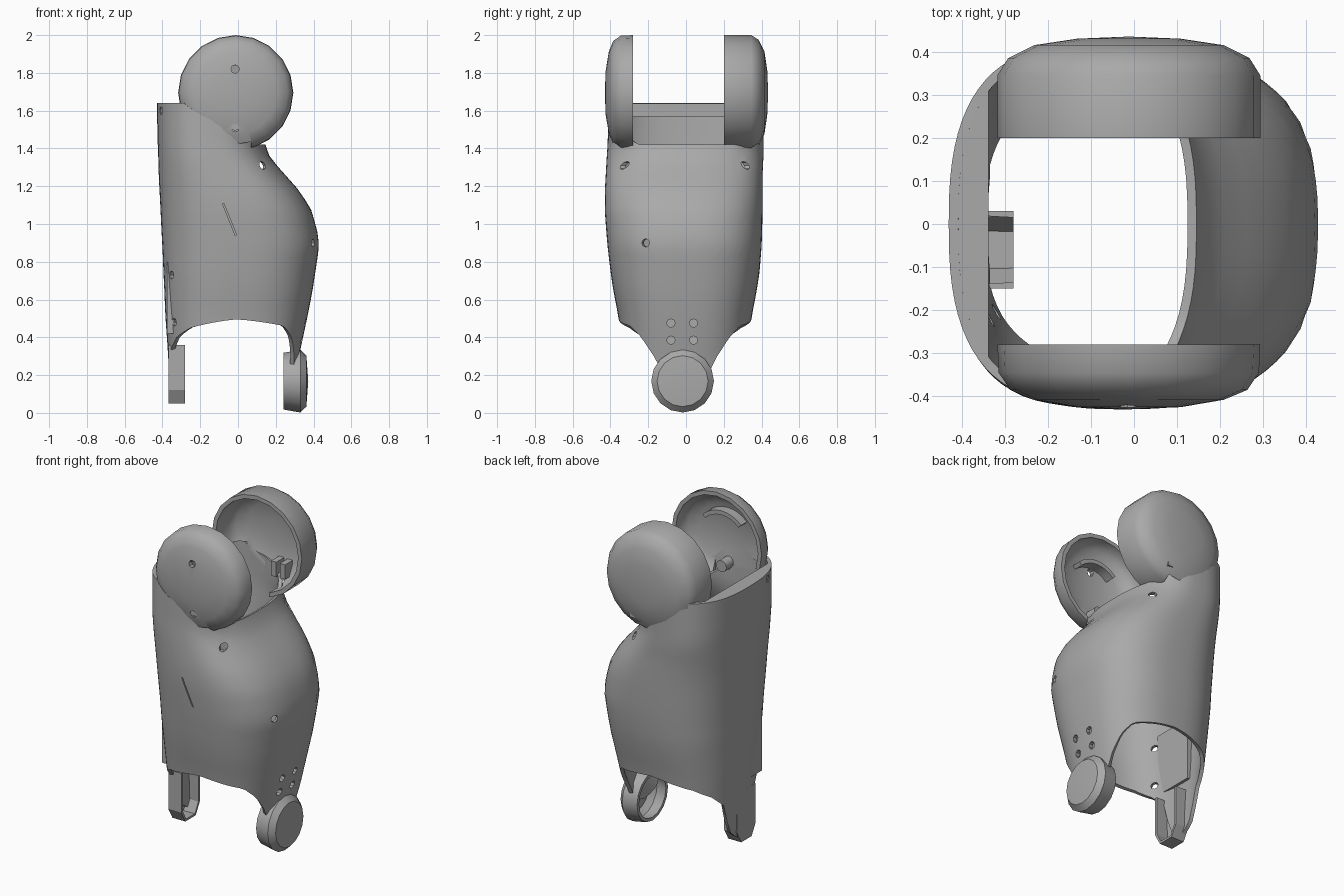
import bpy, bmesh, math
from mathutils import Vector, Matrix

if bpy.data.objects.get("Cube"):
    bpy.data.objects.remove(bpy.data.objects["Cube"])

grey = bpy.data.materials.new("plain grey")
grey.use_nodes = True
grey.diffuse_color = (0.4, 0.4, 0.4, 1)
grey.node_tree.nodes["Principled BSDF"].inputs["Base Color"].default_value = (0.4, 0.4, 0.4, 1)


def make(name, bm):
    bmesh.ops.recalc_face_normals(bm, faces=bm.faces)
    mesh = bpy.data.meshes.new(name)
    bm.to_mesh(mesh)
    bm.free()
    mesh.materials.append(grey)
    ob = bpy.data.objects.new(name, mesh)
    bpy.context.collection.objects.link(ob)
    return ob


def finish(ob, angle=35):
    for o in bpy.context.selected_objects:
        o.select_set(False)
    bpy.context.view_layer.objects.active = ob
    ob.select_set(True)
    for mod in list(ob.modifiers):
        bpy.ops.object.modifier_apply(modifier=mod.name)
    bpy.ops.object.shade_smooth_by_angle(angle=math.radians(angle))


def thicken(ob, amount):
    mod = ob.modifiers.new("wall", "SOLIDIFY")
    mod.thickness, mod.offset = amount, -1


def cut(ob, cutter):
    mod = ob.modifiers.new("cut", "BOOLEAN")
    mod.operation, mod.solver, mod.object = "DIFFERENCE", "EXACT", cutter


def lerp_table(table, v):
    if v <= table[0][0]:
        return table[0][1:]
    for a, b in zip(table, table[1:]):
        if v <= b[0]:
            f = (v - a[0]) / (b[0] - a[0])
            return [p + (q - p) * f for p, q in zip(a[1:], b[1:])]
    return table[-1][1:]


def add_box(bm, lo, hi):
    lo, hi = Vector(lo), Vector(hi)
    m = Matrix.Translation((lo + hi) / 2) @ Matrix.Diagonal((*(hi - lo), 1))
    bmesh.ops.create_cube(bm, size=1, matrix=m)


def add_peg(bm, pos, axis, radius, depth, sides=8):
    turn = Vector(axis).to_track_quat("Z", "Y").to_matrix().to_4x4()
    bmesh.ops.create_cone(bm, cap_ends=True, segments=sides, radius1=radius, radius2=radius,
                          depth=depth, matrix=Matrix.Translation(pos) @ turn)


def box(name, lo, hi):
    bm = bmesh.new()
    add_box(bm, lo, hi)
    return make(name, bm)


def cup(name, centre, axis, profile, sides, wall=0.025):
    """Hollow dish of revolution: profile of (radius, height), rim first, apex last."""
    inner = [(max(r - wall, 0), h - (wall if i else 0)) for i, (r, h) in enumerate(profile)]
    loop = profile + inner[::-1]
    turn = Matrix.Translation(centre) @ Vector(axis).to_track_quat("Z", "Y").to_matrix().to_4x4()
    bm = bmesh.new()
    rings = []
    for r, h in loop:
        n = sides if r > 0 else 1
        rings.append([bm.verts.new(turn @ Vector((r * math.cos(math.tau * i / n),
                                                  r * math.sin(math.tau * i / n), h))) for i in range(n)])
    for a, b in zip(rings, rings[1:] + rings[:1]):
        for i in range(sides):
            j = (i + 1) % sides
            quad = [a[i % len(a)], a[j % len(a)], b[j % len(b)], b[i % len(b)]]
            quad = list(dict.fromkeys(quad))
            if len(quad) > 2:
                bm.faces.new(quad)
    return make(name, bm)


# Cross-sections: height, left x, right x, front y, back y
SECTIONS = [
    (0.05, -0.36, 0.29, -0.30, 0.29), (0.22, -0.365, 0.305, -0.32, 0.31),
    (0.38, -0.375, 0.34, -0.34, 0.33), (0.52, -0.385, 0.37, -0.36, 0.35),
    (0.65, -0.39, 0.395, -0.385, 0.375), (0.75, -0.395, 0.41, -0.40, 0.39),
    (0.88, -0.40, 0.43, -0.415, 0.40), (0.96, -0.405, 0.42, -0.422, 0.403),
    (1.07, -0.41, 0.39, -0.43, 0.405), (1.17, -0.415, 0.33, -0.43, 0.405),
    (1.26, -0.42, 0.25, -0.425, 0.405), (1.35, -0.422, 0.17, -0.42, 0.41),
    (1.42, -0.425, 0.145, -0.415, 0.41), (1.64, -0.43, 0.16, -0.41, 0.41)]
# Lower and upper edge heights by angle from the right-hand side
BOTTOM = [(0, 0.15), (14, 0.18), (25, 0.3), (38, 0.4), (52, 0.46), (90, 0.495), (125, 0.45),
          (145, 0.4), (160, 0.33), (168, 0.15), (180, 0.08)]
TOP = [(0, 1.42), (30, 1.42), (45, 1.46), (90, 1.55), (115, 1.64), (180, 1.64)]


def outline(deg, z):
    xl, xr, yf, yb = lerp_table(SECTIONS, z)
    c, s = math.cos(math.radians(deg)), math.sin(math.radians(deg))
    power = 2 / 2.6
    x = (xl + xr) / 2 + (xr - xl) / 2 * math.copysign(abs(c) ** power, c)
    y = (yb if s > 0 else -yf) * math.copysign(abs(s) ** power, s)
    return Vector((x, y, z))


# Main shell
bm = bmesh.new()
COLS, ROWS = 72, 22
columns = []
for i in range(COLS):
    deg = 360 * i / COLS
    side = min(deg, 360 - deg)
    lo, hi = lerp_table(BOTTOM, side)[0], lerp_table(TOP, side)[0]
    columns.append([bm.verts.new(outline(deg, lo + (hi - lo) * k / ROWS)) for k in range(ROWS + 1)])
for i in range(COLS):
    a, b = columns[i], columns[(i + 1) % COLS]
    for k in range(ROWS):
        bm.faces.new((a[k], b[k], b[k + 1], a[k + 1]))
shell = make("limb_shell", bm)
thicken(shell, 0.022)

# Screw holes, scoops and slit cutters
bm = bmesh.new()
for x, z in ((-0.015, 1.82), (-0.015, 1.51)):
    add_peg(bm, (x, -0.42, z), (0, 1, 0), 0.022, 0.12)
for x, y, z in ((-0.385, -0.2, 1.6), (-0.365, -0.24, 0.73), (-0.36, -0.23, 0.48), (0.39, -0.21, 0.9),
                (0.135, -0.34, 1.31), (0.135, 0.33, 1.31)):
    add_peg(bm, (x, y, z), (x, y, 0), 0.022, 0.14)
for y in (-0.08, 0.04):
    for z in (0.385, 0.475):
        add_peg(bm, (0.35, y, z), (1, 0, 0), 0.022, 0.14)
slit = Matrix.Translation((-0.045, -0.425, 1.025)) @ Matrix.Rotation(math.radians(-22), 4, "Y")
bmesh.ops.create_cube(bm, size=1, matrix=slit @ Matrix.Diagonal((0.007, 0.03, 0.18, 1)))
holes = make("hole_cutter", bm)
holes.hide_render = True
cut(shell, holes)
finish(shell)

# Round joint cups, opened toward the shell below
for name, sign, rim, profile in (
        ("front_joint_cup", -1, 0.28, [(0.305, 0.28), (0.302, 0.345), (0.275, 0.385), (0.22, 0.408), (0.12, 0.425), (0, 0.43)]),
        ("back_joint_cup", 1, 0.2, [(0.305, 0.2), (0.305, 0.345), (0.28, 0.385), (0.22, 0.415), (0.12, 0.43), (0, 0.435)])):
    ob = cup(name, (-0.012, 0, 1.695), (0, sign, 0), profile, 20)
    ys = sorted((sign * (rim - 0.1), sign * 0.386))
    opener = box("cup_opener", (-0.5, ys[0], 1.2), (0.07, ys[1], 1.6))
    opener.hide_render = True
    cut(ob, opener)
    cut(ob, holes)
    finish(ob)
    bpy.data.objects.remove(opener)
bpy.data.objects.remove(holes)

# Flat lip along the high left edge
bm = bmesh.new()
rim = [outline(d, 1.638) for d in range(130, 231, 4)]
rim = [Vector((p.x * 0.99, p.y * 0.99, p.z)) for p in rim if p.x < -0.335]
rim = [Vector((-0.338, rim[0].y, 1.638))] + rim + [Vector((-0.338, rim[-1].y, 1.638))]
face = bm.faces.new([bm.verts.new(p) for p in rim])
new = bmesh.ops.extrude_face_region(bm, geom=[face])["geom"]
bmesh.ops.translate(bm, vec=(0, 0, -0.07), verts=[g for g in new if isinstance(g, bmesh.types.BMVert)])
finish(make("left_lip", bm))

# Inside fittings: boss, curved rib, bracket and panel
bm = bmesh.new()
add_peg(bm, (-0.015, -0.365, 1.53), (0, 1, 0), 0.035, 0.09, 14)
finish(make("cup_boss", bm))

bm = bmesh.new()
arc = []
for i in range(9):
    a = math.radians(45 + 90 * i / 8)
    arc.append([bm.verts.new((r * math.cos(a) - 0.012, y, 1.68 + r * math.sin(a)))
                for r, y in ((0.16, -0.41), (0.16, -0.33), (0.185, -0.33), (0.185, -0.41))])
for a, b in zip(arc, arc[1:]):
    for k in range(4):
        bm.faces.new((a[k], a[(k + 1) % 4], b[(k + 1) % 4], b[k]))
bm.faces.new(arc[0])
bm.faces.new(arc[-1])
finish(make("cup_rib", bm))

bm = bmesh.new()
for x in (0.0, 0.06):
    add_box(bm, (x, 0.32, 1.47), (x + 0.035, 0.41, 1.56))
make("cup_bracket", bm)
box("inner_panel", (-0.375, -0.2, 0.42), (-0.338, 0.06, 0.8))

# Right foot: round dish facing inward
finish(cup("right_foot_cup", (0, -0.018, 0.168), (1, 0, 0),
           [(0.15, 0.24), (0.166, 0.33), (0.135, 0.362), (0, 0.372)], 16, 0.02), 25)

# Left foot: hooked channel
bm = bmesh.new()
path = [(-0.15, 0.36), (-0.15, 0.12), (-0.11, 0.05), (-0.01, 0.05), (0.03, 0.12), (0.03, 0.36)]
outer = [bm.verts.new((-0.368, y, z)) for y, z in path]
inner = [bm.verts.new((-0.28, y, z)) for y, z in path]
bm.faces.new(outer)
for i in range(len(path) - 1):
    bm.faces.new((outer[i], outer[i + 1], inner[i + 1], inner[i]))
foot = make("left_foot_hook", bm)
thicken(foot, 0.015)
finish(foot, 25)
